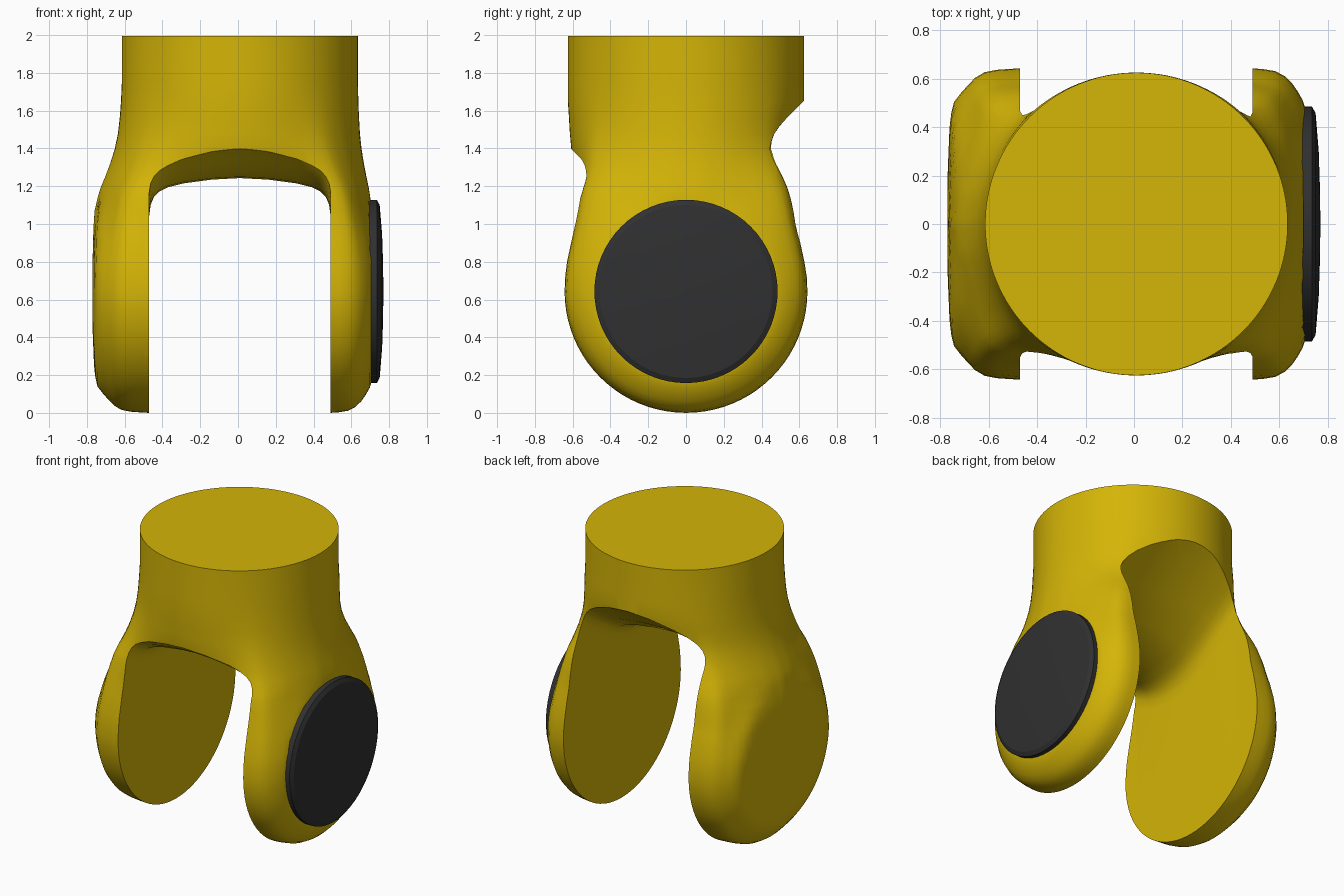
import bpy, bmesh
from math import sin, cos, pi, sqrt

if "Cube" in bpy.data.objects:
    bpy.data.objects.remove(bpy.data.objects["Cube"])

CX, CZ, R = 0.01, 0.643, 0.625      # column centre, pivot height, column radius
N, M = 128, 40


def material(name, rgb):
    m = bpy.data.materials.new(name)
    m.diffuse_color = (*rgb, 1)
    m.use_nodes = True
    m.node_tree.nodes["Principled BSDF"].inputs["Base Color"].default_value = m.diffuse_color
    return m


def grid(bm, rows, closed):
    vr = [[bm.verts.new(p) for p in row] for row in rows]
    n = len(vr[0])
    for a, b in zip(vr, vr[1:]):
        for i in range(n if closed else n - 1):
            j = (i + 1) % n
            bm.faces.new((a[i], a[j], b[j], b[i]))
    return vr


def finish(name, bm, mat=None):
    bmesh.ops.remove_doubles(bm, verts=bm.verts, dist=1e-4)
    bmesh.ops.recalc_face_normals(bm, faces=bm.faces)
    me = bpy.data.meshes.new(name)
    bm.to_mesh(me)
    bm.free()
    ob = bpy.data.objects.new(name, me)
    bpy.context.collection.objects.link(ob)
    if mat:
        me.materials.append(mat)
    return ob


def smooth(ob, angle):
    bpy.ops.object.select_all(action='DESELECT')
    ob.select_set(True)
    bpy.context.view_layer.objects.active = ob
    bpy.ops.object.shade_smooth_by_angle(angle=angle)


def ray_hit(profile, t):
    # distance from the origin to a profile polyline in direction t
    dx, dy = cos(t), sin(t)
    for (x0, y0), (x1, y1) in zip(profile, profile[1:]):
        ex, ey = x1 - x0, y1 - y0
        den = dx * ey - dy * ex
        if abs(den) < 1e-9:
            continue
        u = (x0 * dy - y0 * dx) / den
        if -1e-6 <= u <= 1 + 1e-6:
            return (x0 + ex * u) * dx + (y0 + ey * u) * dy
    return R


yellow = material("yellow_paint", (0.66, 0.46, 0.002))
black = material("black_plastic", (0.03, 0.03, 0.03))

# Half cross-sections of the round arm ends: (distance from centre, radius)
right = [(0, .643), (.49, .643), (.56, .636), (.60, .622), (.64, .585),
         (.675, .535), (.70, .485), (.70, 0)]
left = [(0, .643), (.49, .643), (.60, .635), (.65, .62), (.69, .58),
        (.73, .535), (.76, .495), (.772, .40), (.78, .2), (.78, 0)]


def section(t, d=0):
    # the outer face narrows like a disc at height d above the pivot
    k = min((.643 - sqrt(max(.49 ** 2 - d * d, 0))) / .153, 3.4)
    a = min(t, 2 * pi - t)
    prof = right if a <= pi / 2 else left
    prof = [(x, max(.643 - (.643 - r) * k, 0)) if d else (x, r) for x, r in prof]
    s = ray_hit(prof, min(a, pi - a))
    return s * cos(t), s * sin(t)


# Fork body: column flowing into arms; (z, arm weight, front scale, back scale)
levels = [(1.995, 0, 1, 1), (1.75, 0, 1, 1), (1.65, .03, 1, 1),
          (1.57, .07, .99, .975), (1.48, .14, .98, .94), (1.4, .25, .965, .91),
          (1.32, .42, .935, .895), (1.25, .6, .91, .895), (1.19, .77, .90, .89),
          (1.14, .87, .90, .89), (1.07, .93, .905, .90), (1.0, .96, .92, .91),
          (.95, .975, .935, .925), (.9, .985, .95, .945), (.8, 1, .98, .975),
          (.72, 1, .995, .995), (CZ, 1, 1, 1)]
angles = [2 * pi * i / N for i in range(N)]
rows = []
for z, w, sf, sb in levels:
    row = []
    for t in angles:
        x, y = section(t, z - CZ)
        x = x * w + R * cos(t) * (1 - w)
        y = (y * w + R * sin(t) * (1 - w)) * (sb if y > 0 else sf)
        row.append((CX + x, y, z))
    rows.append(row)
bm = bmesh.new()
vr = grid(bm, rows, True)
bm.faces.new(vr[0])
half = [section(t) for t in angles[:N // 2 + 1]]
grid(bm, [[(CX + x, y * cos(pi * k / M), CZ - y * sin(pi * k / M)) for x, y in half]
          for k in range(M + 1)], False)
fork = finish("fork_body", bm, yellow)

# Slot cutter: rounded arch swept front to back under a sloping ceiling
ceiling = [(-.8, 1.52), (-.62, 1.405), (-.55, 1.37), (-.5, 1.33), (-.4, 1.275), (-.3, 1.25),
           (-.2, 1.243), (-.05, 1.258), (.1, 1.31), (.3, 1.43), (.5, 1.57),
           (.62, 1.652), (.8, 1.77)]
arch = [(.48, .20), (.472, .14), (.455, .10), (.425, .07), (.38, .048),
        (.3, .028), (.15, .008)]
rows = []
for y, c in ceiling:
    side = [(x, c - d) for x, d in arch]
    pts = [(.48, -.5)] + side + [(0, c)] + [(-x, z) for x, z in side[::-1]] + [(-.48, -.5)]
    rows.append([(CX + x, y, z) for x, z in pts])
bm = bmesh.new()
vr = grid(bm, rows, True)
bm.faces.new(vr[0])
bm.faces.new(vr[-1])
cutter = finish("slot_cutter", bm)
cutter.hide_render = True

mod = fork.modifiers.new("slot", 'BOOLEAN')
mod.operation = 'DIFFERENCE'
mod.solver = 'EXACT'
mod.object = cutter
bpy.context.view_layer.objects.active = fork
bpy.ops.object.modifier_apply(modifier="slot")
bpy.data.objects.remove(cutter)
smooth(fork, 0.55)

# Black pivot cap on the right arm: a shallow domed disc
cap_profile = [(.68, 0), (.68, .485), (.735, .485), (.75, .458), (.763, .3), (.768, .15), (.77, 0)]
bm = bmesh.new()
grid(bm, [[(x, r * cos(2 * pi * k / 64), CZ + r * sin(2 * pi * k / 64)) for k in range(64)]
          for x, r in cap_profile], True)
cap = finish("pivot_cap", bm, black)
smooth(cap, 0.3)
